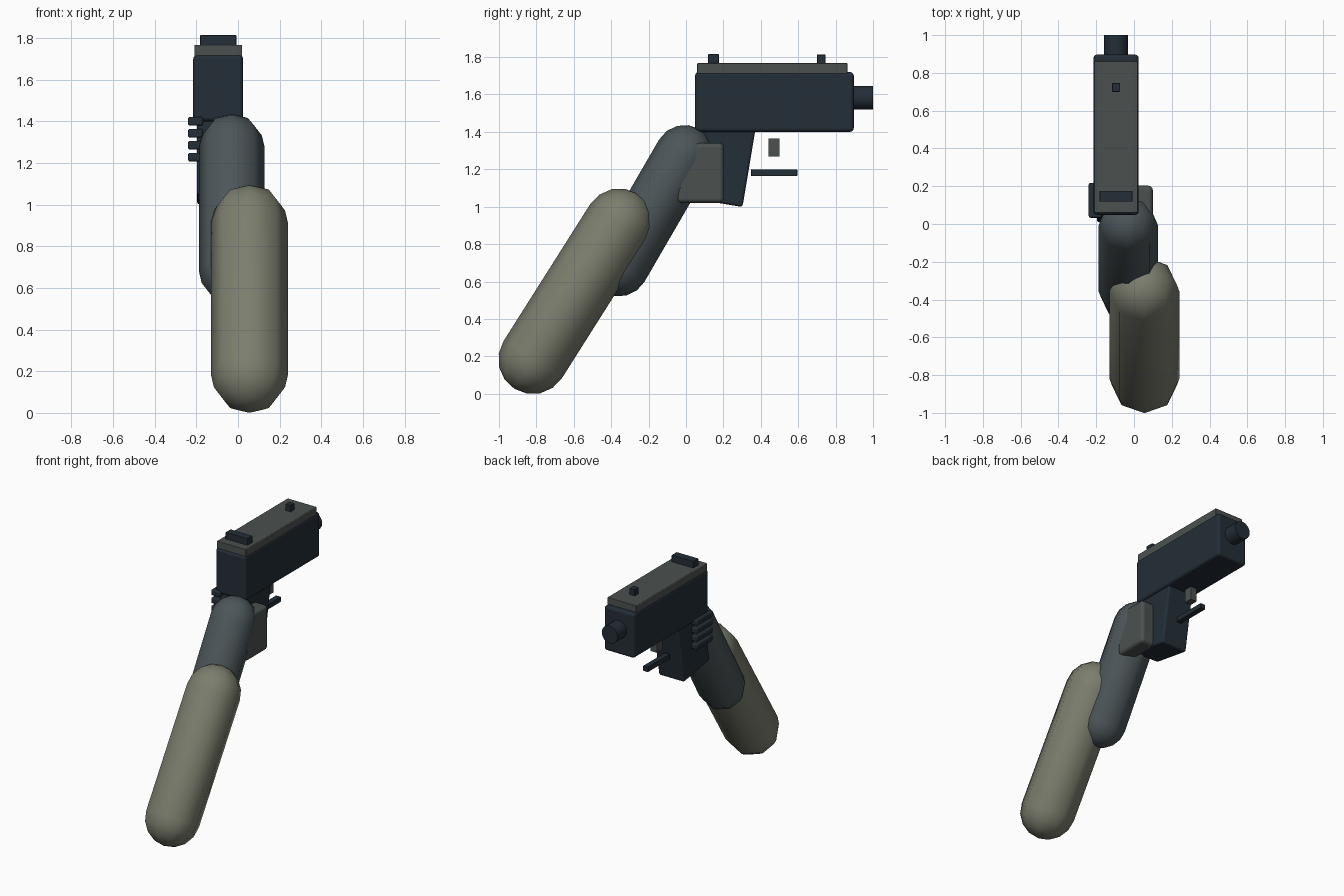
import bpy
import bmesh
from math import sin, cos, pi, radians
from mathutils import Matrix, Vector

old = bpy.data.objects.get("Cube")
if old:
    bpy.data.objects.remove(old, do_unlink=True)


def material(name, rgb):
    mat = bpy.data.materials.new(name)
    mat.use_nodes = True
    colour = (*rgb, 1)
    mat.diffuse_color = colour
    mat.node_tree.nodes["Principled BSDF"].inputs["Base Color"].default_value = colour
    return mat


NAVY = material("dark navy", (0.017, 0.027, 0.038))
GREY = material("slide grey", (0.070, 0.083, 0.078))
SLATE = material("slate sleeve", (0.072, 0.092, 0.100))
OLIVE = material("olive sleeve", (0.200, 0.208, 0.155))


def add(name, bm, mat, smooth=True):
    mesh = bpy.data.meshes.new(name)
    bmesh.ops.recalc_face_normals(bm, faces=bm.faces)
    bm.to_mesh(mesh)
    bm.free()
    mesh.materials.append(mat)
    mesh.polygons.foreach_set("use_smooth", [smooth] * len(mesh.polygons))
    obj = bpy.data.objects.new(name, mesh)
    bpy.context.collection.objects.link(obj)
    return obj


def box(name, x, y, z, mat, bevel=0.0, tilt=0.0):
    """Box from (low, high) spans, with a soft edge and a tilt about x."""
    spans = (x, y, z)
    bm = bmesh.new()
    bmesh.ops.create_cube(bm, size=1)
    bmesh.ops.scale(bm, vec=[b - a for a, b in spans], verts=bm.verts)
    obj = add(name, bm, mat, smooth=bevel > 0)
    obj.location = [(a + b) / 2 for a, b in spans]
    obj.rotation_euler.x = radians(tilt)
    if bevel:
        mod = obj.modifiers.new("soft edges", "BEVEL")
        mod.width = bevel
        mod.segments = 3
        mod.harden_normals = True
    return obj


def capsule(name, low, high, r, mat, sides=8, cap=4):
    """Round-ended tube between two centres, spun from a half profile."""
    low, high = Vector(low), Vector(high)
    half = (high - low).length / 2
    arc = [(r * sin(i * pi / 2 / cap), half + r * cos(i * pi / 2 / cap))
           for i in range(cap + 1)]
    profile = arc + [(a, -h) for a, h in reversed(arc)]
    bm = bmesh.new()
    verts = [bm.verts.new((a, 0, h)) for a, h in profile]
    edges = [bm.edges.new(pair) for pair in zip(verts, verts[1:])]
    bmesh.ops.spin(bm, geom=verts + edges, cent=(0, 0, 0), axis=(0, 0, 1),
                   angle=2 * pi, steps=sides)
    bmesh.ops.remove_doubles(bm, verts=bm.verts, dist=0.0005)
    d = high - low
    turn = Matrix.Rotation(-(Vector((0, 0, 1)).angle(d)), 4, "X")
    bmesh.ops.transform(bm, matrix=Matrix.Translation((low + high) / 2) @ turn,
                        verts=bm.verts)
    return add(name, bm, mat)


# Arm
capsule("upper_sleeve", (0.055, -0.819, 0.183), (0.055, -0.357, 0.913), 0.185, OLIVE)
capsule("forearm", (-0.03, -0.358, 0.677), (-0.03, -0.008, 1.28), 0.157, SLATE)

# Pistol body and slide
box("pistol_body", (-0.215, 0.025), (0.048, 0.897), (1.40, 1.72), NAVY, 0.02)
box("slide", (-0.21, 0.02), (0.06, 0.863), (1.71, 1.768), GREY, 0.005)
box("rear_sight", (-0.182, -0.008), (0.118, 0.176), (1.76, 1.816), NAVY, 0.004)
box("front_sight", (-0.116, -0.073), (0.70, 0.746), (1.76, 1.814), NAVY, 0.004)

# Muzzle
bm = bmesh.new()
bmesh.ops.create_cone(bm, cap_ends=True, segments=16, radius1=0.063,
                      radius2=0.063, depth=0.16)
bmesh.ops.rotate(bm, cent=(0, 0, 0), matrix=Matrix.Rotation(pi / 2, 3, "X"),
                 verts=bm.verts)
muzzle = add("muzzle", bm, NAVY)
muzzle.location = (-0.095, 0.92, 1.583)
muzzle.data.set_sharp_from_angle(angle=radians(40))

# Grip, trigger and guard
box("grip", (-0.197, 0.007), (0.042, 0.342), (1.02, 1.48), NAVY, 0.015, tilt=-9.5)
box("trigger", (-0.12, -0.07), (0.44, 0.50), (1.268, 1.365), GREY)
box("trigger_guard", (-0.115, -0.075), (0.348, 0.595), (1.163, 1.20), NAVY, 0.004)

# Hand: palm on one side, four fingers wrapped round the other
box("palm", (-0.02, 0.10), (-0.05, 0.203), (1.02, 1.34), GREY, 0.025)
for i in range(4):
    z = 1.401 - i * 0.0575
    box(f"finger_{i + 1}", (-0.24, -0.168), (0.033, 0.217),
        (z - 0.021, z + 0.021), NAVY, 0.01)
